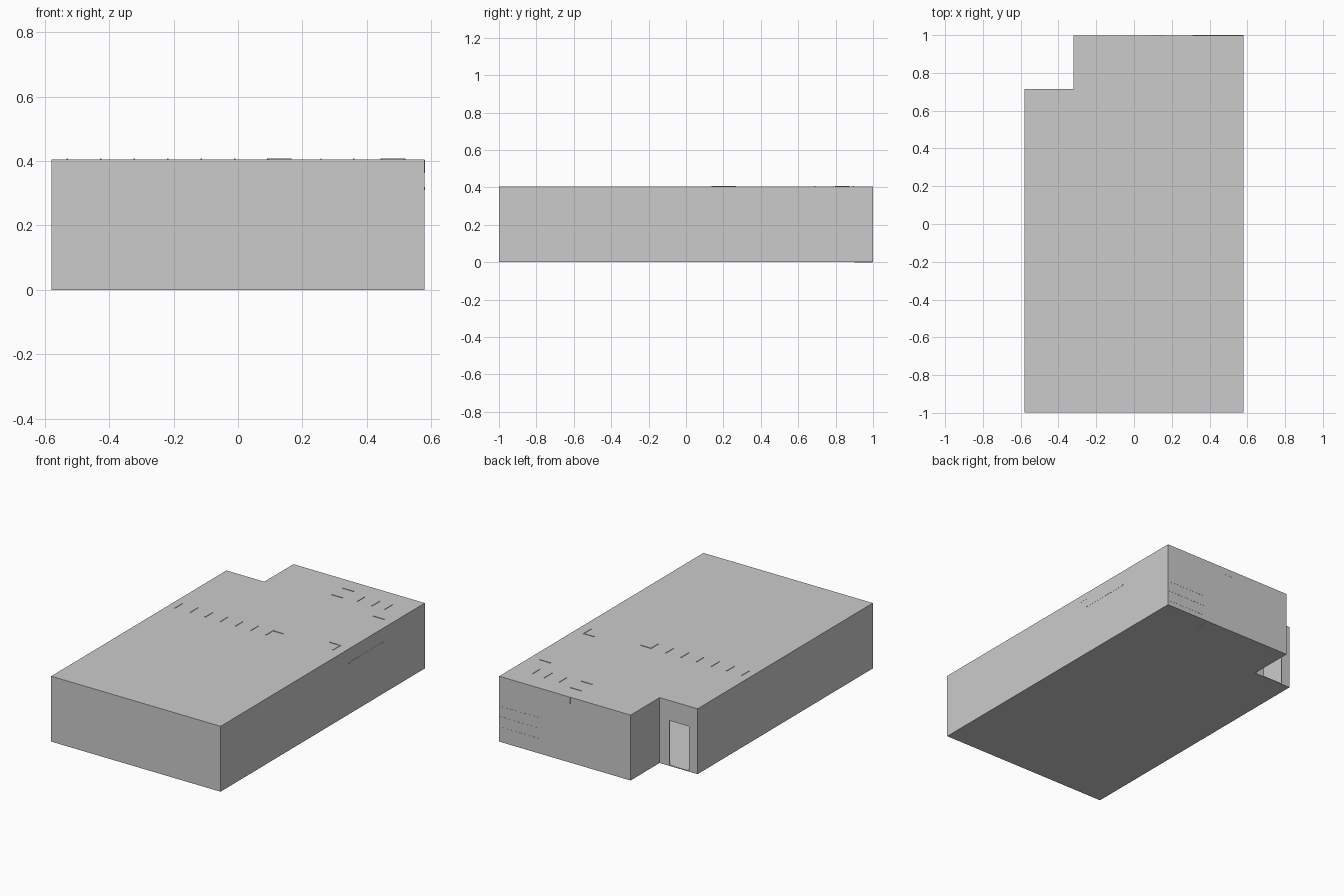
import bpy, bmesh

if "Cube" in bpy.data.objects:
    bpy.data.objects.remove(bpy.data.objects["Cube"])

W, L, H = 0.58, 0.999, 0.405
NX, NY = -0.32, 0.715
DUCT = 0.07


def mesh_object(name, bm):
    mesh = bpy.data.meshes.new(name)
    bmesh.ops.recalc_face_normals(bm, faces=bm.faces)
    bm.to_mesh(mesh)
    bm.free()
    ob = bpy.data.objects.new(name, mesh)
    bpy.context.collection.objects.link(ob)
    return ob


def box(name, x0, x1, y0, y1, z0, z1):
    bm = bmesh.new()
    bmesh.ops.create_cube(bm, size=1)
    for v in bm.verts:
        v.co = ((x0 + x1) / 2 + v.co.x * (x1 - x0),
                (y0 + y1) / 2 + v.co.y * (y1 - y0),
                (z0 + z1) / 2 + v.co.z * (z1 - z0))
    return mesh_object(name, bm)


# building shell: notched footprint extruded to a hollow box with floor and roof
bm = bmesh.new()
outline = [(-W, -L), (W, -L), (W, L), (NX, L), (NX, NY), (-W, NY)]
floor = bm.faces.new([bm.verts.new((x, y, 0)) for x, y in outline])
ext = bmesh.ops.extrude_face_region(bm, geom=[floor], use_keep_orig=True)
for v in ext["geom"]:
    if isinstance(v, bmesh.types.BMVert):
        v.co.z = H
shell = mesh_object("building_shell", bm)
solid = shell.modifiers.new("wall_thickness", 'SOLIDIFY')
solid.thickness = 0.005
solid.offset = -1
solid.use_even_offset = True

# open doorway in the wall of the notch
cutter = box("doorway_cutter", -0.52, -0.388, NY - 0.03, NY + 0.03, 0.005, 0.28)
cutter.hide_render = True
cutter.display_type = 'WIRE'
cut = shell.modifiers.new("doorway", 'BOOLEAN')
cut.operation = 'DIFFERENCE'
cut.object = cutter
cut.solver = 'EXACT'

# ventilation ducts just under the roof, ending at the outer walls
ZB, ZT = 0.363, H - 0.001
ducts = {
    "duct_cross_run": (-0.55, 0.165, 0.14, 0.21),
    "duct_main_run": (0.093, 0.163, 0.21, L + 0.0006),
    "duct_branch": (0.163, 0.445, 0.80, 0.87),
    "duct_side_run": (0.447, 0.517, 0.195, 0.87),
    "duct_side_outlet": (0.517, W + 0.0006, 0.195, 0.265),
}
for name, (x0, x1, y0, y1) in ducts.items():
    box(name, x0, x1, y0, y1, ZB, ZT)

# joint flanges that poke slightly through the roof
t, e = 0.002, 0.004
across_x = [(-0.53 + i * 0.104, 0.137, 0.213) for i in range(7)]
across_x += [(x, 0.797, 0.873) for x in (0.258, 0.36, 0.445)] + [(0.516, 0.192, 0.268)]
for x, y0, y1 in across_x:
    box("duct_flange", x - t, x + t, y0, y1, ZB - e, H + 0.003)
across_y = [(0.208, 0.09), (0.79, 0.09), (0.895, 0.09), (0.69, 0.444), (0.265, 0.444)]
for y, x0 in across_y:
    box("duct_flange", x0, x0 + DUCT + 0.006, y - t, y + t, ZB - e, H + 0.003)

# sectional shutter on the back wall
for i in range(3):
    z0 = 0.03 + i * 0.0645
    box("shutter_panel", 0.31, W - 0.001, L - 0.004, L + 0.0008, z0, z0 + 0.0625)

# long strip on the right wall and plate under the floor
box("wall_strip", W - 0.02, W + 0.001, 0.26, 0.59, 0.31, 0.32)
box("floor_plate", 0.10, 0.28, 0.90, L - 0.001, -0.0005, 0.01)
